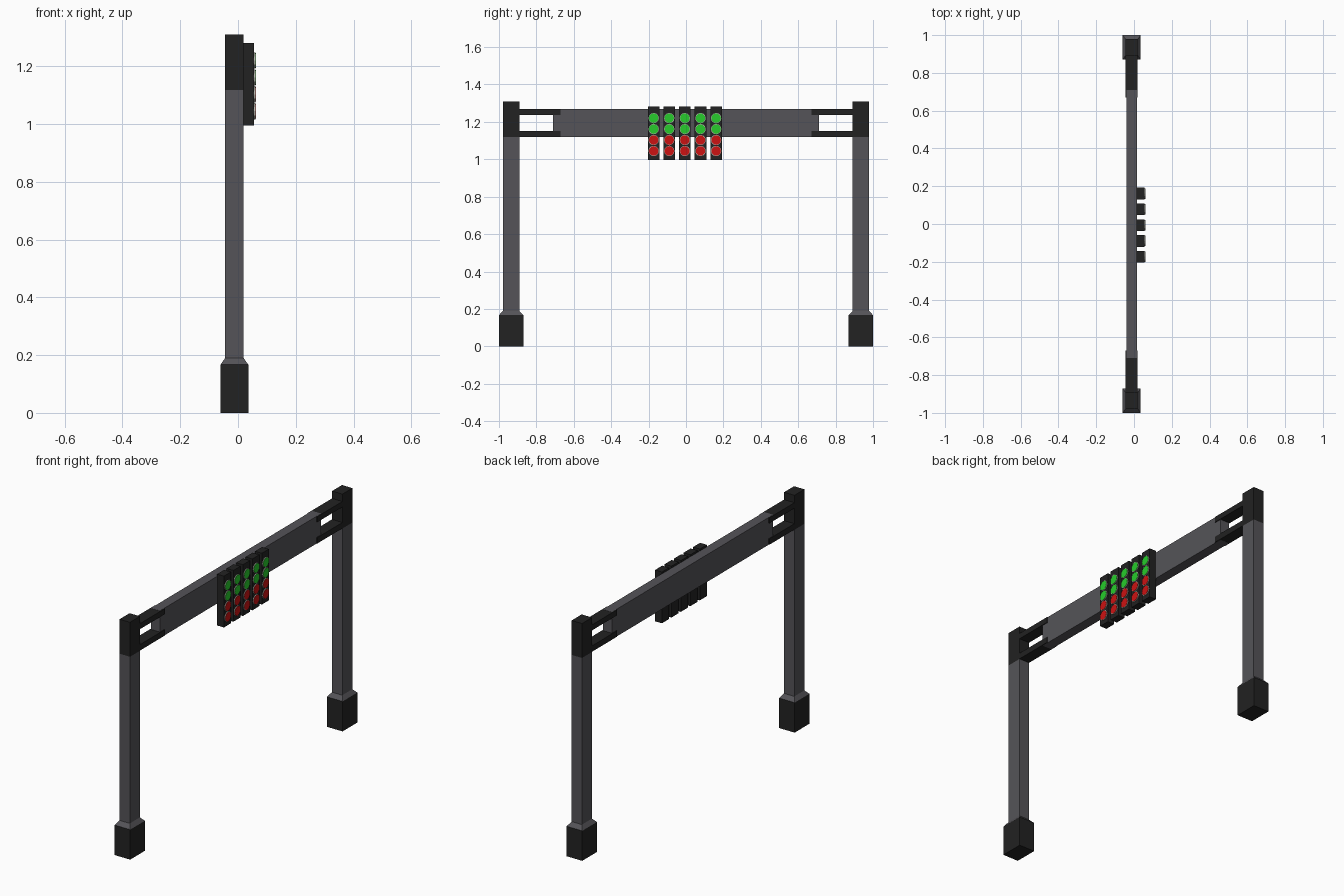
import bpy
import bmesh
from math import pi
from mathutils import Matrix, Vector

cube = bpy.data.objects.get("Cube")
if cube:
    bpy.data.objects.remove(cube, do_unlink=True)


def material(name, rgb):
    m = bpy.data.materials.new(name)
    m.use_nodes = True
    m.diffuse_color = (*rgb, 1)
    m.node_tree.nodes["Principled BSDF"].inputs["Base Color"].default_value = (*rgb, 1)
    return m


GREY = material("steel grey", (0.09, 0.088, 0.098))
BLACK = material("charcoal", (0.016, 0.016, 0.016))
GREEN = material("signal green", (0.02, 0.6, 0.025))
RED = material("signal red", (0.6, 0.006, 0.006))
PALE = material("lamp rim", (0.45, 0.45, 0.4))


def finish(name, bm, mat):
    me = bpy.data.meshes.new(name)
    bm.to_mesh(me)
    bm.free()
    me.materials.append(mat)
    ob = bpy.data.objects.new(name, me)
    bpy.context.collection.objects.link(ob)
    return ob


def box(name, lo, hi, mat, taper=None):
    """Box between two corners; taper scales the top face in x and y."""
    lo, hi = Vector(lo), Vector(hi)
    bm = bmesh.new()
    bmesh.ops.create_cube(bm, size=1)
    mid, size = (lo + hi) / 2, hi - lo
    for v in bm.verts:
        k = taper if taper and v.co.z > 0 else 1
        v.co = mid + Vector((v.co.x * size.x * k, v.co.y * size.y * k, v.co.z * size.z))
    return finish(name, bm, mat)


def disc(name, x0, x1, y, z, radius, mat):
    """Short cylinder lying along x."""
    bm = bmesh.new()
    place = Matrix.Translation(((x0 + x1) / 2, y, z)) @ Matrix.Rotation(pi / 2, 4, "Y")
    bmesh.ops.create_cone(bm, cap_ends=True, segments=12, radius1=radius,
                          radius2=radius, depth=x1 - x0, matrix=place)
    return finish(name, bm, mat)


CX = -0.0125                   # gantry centre line
PX, PY = 0.032, 0.044          # post half sizes
BX, BY = 0.048, 0.065          # foot half sizes
BOTTOM, TOP = 1.118, 1.27      # beam height range

# Posts, feet, caps and forked brackets at both ends
for s, side in ((-1, "front"), (1, "back")):
    y = s * 0.935
    box(side + "_foot", (CX - BX, y - BY, 0), (CX + BX, y + BY, 0.167), BLACK)
    box(side + "_foot_bevel", (CX - BX, y - BY, 0.167), (CX + BX, y + BY, 0.19), GREY, PX / BX)
    box(side + "_post", (CX - PX, y - PY, 0.18), (CX + PX, y + PY, BOTTOM), GREY)
    box(side + "_cap", (CX - PX, y - PY, BOTTOM), (CX + PX, y + PY, 1.31), BLACK)
    ya, yb = sorted((s * 0.67, s * 0.895))
    for level, z0, z1 in (("lower", BOTTOM + 0.001, 1.152), ("upper", 1.238, TOP - 0.001)):
        box(f"{side}_{level}_bracket", (CX - PX, ya, z0), (CX + PX, yb, z1), BLACK)

# Cross beam
box("cross_beam", (CX - 0.028, -0.71, BOTTOM), (CX + 0.028, 0.71, TOP), GREY)

# Five signal panels, each with two green lamps over two red ones
for i in range(5):
    y = -0.006 + (i - 2) * 0.0835
    box(f"signal_panel_{i + 1}", (0.014, y - 0.031, 0.995), (0.056, y + 0.031, 1.281), BLACK)
    for j in range(4):
        z = 1.22 - j * 0.0585
        disc(f"lamp_rim_{i + 1}_{j + 1}", 0.05, 0.06, y, z, 0.028, PALE)
        disc(f"lamp_{i + 1}_{j + 1}", 0.055, 0.0615, y, z, 0.0255, GREEN if j < 2 else RED)
